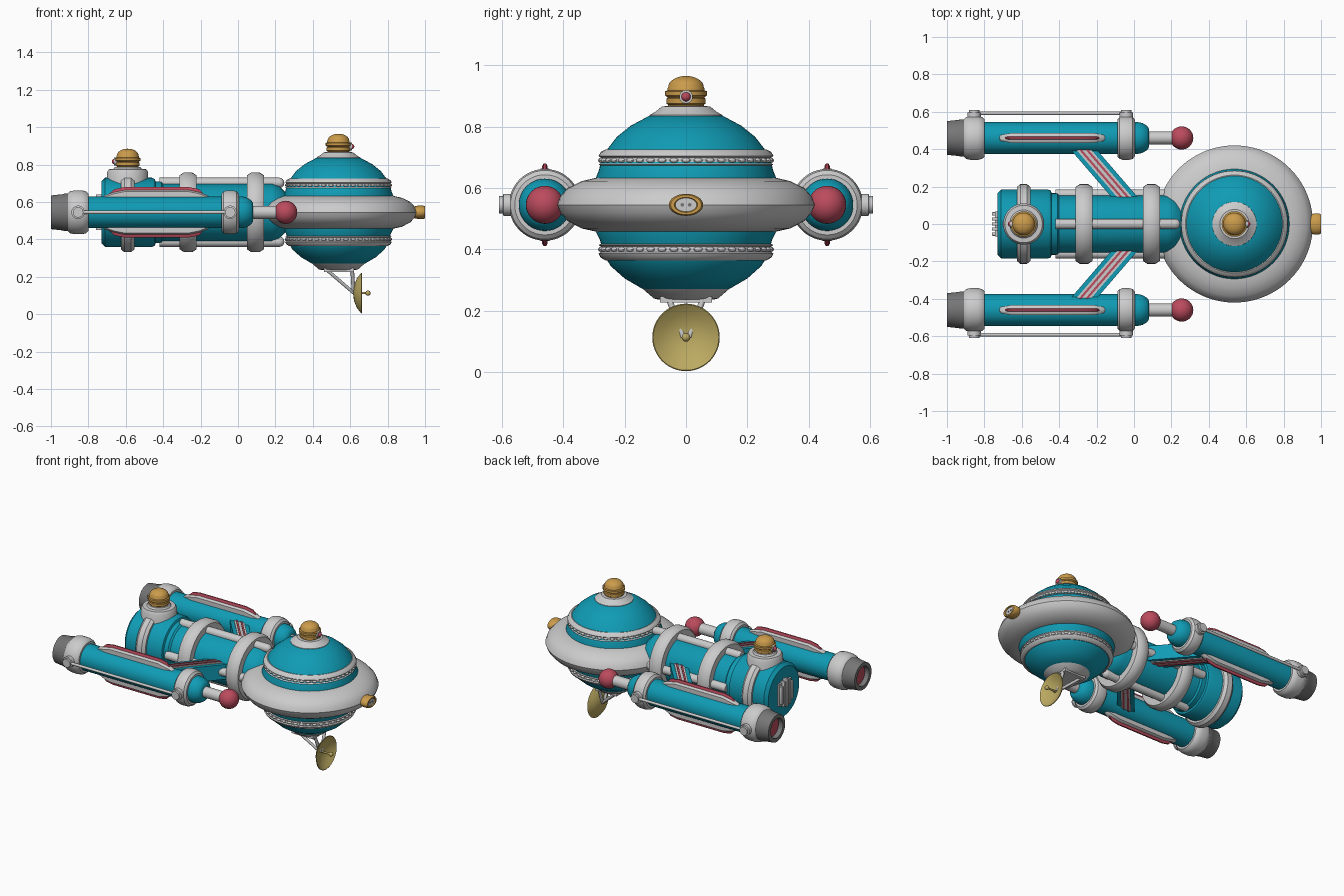
import bpy, bmesh, math
from mathutils import Vector, Matrix

if "Cube" in bpy.data.objects:
    bpy.data.objects.remove(bpy.data.objects["Cube"])

def mat(name, rgb):
    m = bpy.data.materials.new(name)
    m.diffuse_color = (*rgb, 1)
    m.use_nodes = True
    m.node_tree.nodes["Principled BSDF"].inputs["Base Color"].default_value = m.diffuse_color
    return m

TEAL = mat("teal", (0.005, 0.33, 0.46))
GOLD = mat("gold", (0.60, 0.33, 0.07))
PALE = mat("pale_gold", (0.50, 0.40, 0.12))
RED = mat("red", (0.50, 0.07, 0.11))
DARK = mat("dark_grey", (0.18, 0.18, 0.18))
ZC = 0.545  # height of the ship's main axis
X_AXIS = Matrix.Rotation(math.pi / 2, 4, 'Y')  # local z -> world x

def finish(name, bm, material=None, angle=35):
    bmesh.ops.recalc_face_normals(bm, faces=bm.faces)
    me = bpy.data.meshes.new(name)
    bm.to_mesh(me)
    bm.free()
    ob = bpy.data.objects.new(name, me)
    bpy.context.collection.objects.link(ob)
    if material:
        me.materials.append(material)
    bpy.ops.object.select_all(action='DESELECT')
    ob.select_set(True)
    bpy.context.view_layer.objects.active = ob
    bpy.ops.object.shade_smooth_by_angle(angle=math.radians(angle))
    return ob

def lathe(name, profile, at, material=None, rot=Matrix(), closed=False, seg=48, scale=(1, 1, 1)):
    """Spin (radius, height) points about local z, then rotate and place."""
    bm = bmesh.new()
    pts = profile + profile[:1] if closed else profile
    vs = [bm.verts.new((r, 0, h)) for r, h in pts]
    es = [bm.edges.new(p) for p in zip(vs, vs[1:])]
    bmesh.ops.spin(bm, geom=vs + es, cent=(0, 0, 0), axis=(0, 0, 1), angle=2 * math.pi, steps=seg)
    bmesh.ops.remove_doubles(bm, verts=bm.verts, dist=1e-5)
    bm.transform(Matrix.Translation(at) @ rot @ Matrix.Diagonal((*scale, 1)))
    return finish(name, bm, material)

def rod(name, a, b, r, material=None, seg=16):
    a, b = Vector(a), Vector(b)
    q = (b - a).to_track_quat('Z', 'Y').to_matrix().to_4x4()
    L = (b - a).length
    return lathe(name, [(0, 0), (r, 0), (r, L), (0, L)], a, material, q, seg=seg)

def ball(name, at, r, material=None, scale=(1, 1, 1)):
    bm = bmesh.new()
    bmesh.ops.create_uvsphere(bm, u_segments=32, v_segments=16, radius=r)
    bm.transform(Matrix.Translation(at) @ Matrix.Diagonal((*scale, 1)))
    return finish(name, bm, material)

def prism(name, outline, vec, material=None, bevel=0):
    bm = bmesh.new()
    f = bm.faces.new([bm.verts.new(p) for p in outline])
    ext = bmesh.ops.extrude_face_region(bm, geom=[f])
    bmesh.ops.translate(bm, vec=vec, verts=[v for v in ext['geom'] if isinstance(v, bmesh.types.BMVert)])
    if bevel:
        bmesh.ops.bevel(bm, geom=bm.edges[:], offset=bevel, segments=2, affect='EDGES', profile=0.5)
    return finish(name, bm, material)

def arc(r, h, c, n=8, start=0, end=90):
    """Quarter-ellipse profile from the side to the pole."""
    return [(r * math.cos(math.radians(start + (end - start) * i / n)),
             c + h * math.sin(math.radians(start + (end - start) * i / n))) for i in range(n + 1)]

# --- Saucer ---
SX = 0.537
lathe("saucer_hull", [(0, 0.27), (0.14, 0.27), (0.20, 0.305), (0.245, 0.345), (0.27, 0.385), (0.28, 0.43),
      (0.295, 0.46), (0.295, 0.63), (0.283, 0.66), (0.275, 0.70), (0.255, 0.728), (0.225, 0.767), (0.18, 0.803),
      (0.12, 0.835), (0, 0.84)], (SX, 0, 0), TEAL, seg=64)
lathe("saucer_disc", [(0.24, 0.456), (0.29, 0.457), (0.34, 0.468), (0.385, 0.492), (0.41, 0.52), (0.42, 0.545),
      (0.41, 0.572), (0.385, 0.60), (0.34, 0.622), (0.29, 0.634), (0.24, 0.634)], (SX, 0, 0), closed=True, seg=80)
for name, z, s in (("upper", 0.69, 1), ("lower", 0.40, -1)):
    lathe(name + "_saucer_ring", [(0.24, -0.02), (0.272, -0.02), (0.285, -0.014), (0.278, -0.009), (0.278, 0.009),
          (0.285, 0.014), (0.278, 0.027), (0.262, 0.036), (0.245, 0.034)], (SX, 0, z), closed=True,
          scale=(1, 1, s), seg=64)
    bm = bmesh.new()
    for i in range(44):
        m = Matrix.Translation((SX, 0, z)) @ Matrix.Rotation(i * math.tau / 44, 4, 'Z') @ \
            Matrix.Translation((0.278, 0, 0)) @ Matrix.Diagonal((0.009, 0.015, 0.008, 1))
        bmesh.ops.create_uvsphere(bm, u_segments=10, v_segments=6, radius=1, matrix=m)
    finish(name + "_ring_beads", bm)
lathe("top_collar", [(0, 0.82), (0.122, 0.82), (0.118, 0.838), (0.10, 0.848), (0.078, 0.866), (0, 0.868)], (SX, 0, 0))
lathe("bottom_collar", [(0, 0.236), (0.09, 0.236), (0.105, 0.24), (0.142, 0.272), (0.135, 0.285), (0, 0.285)],
      (SX, 0, 0))

# --- Gold turrets with a lens each ---
def turret(name, x, z, side):
    lathe(name, [(0, 0), (0.058, 0), (0.058, 0.006), (0.064, 0.01), (0.064, 0.026), (0.059, 0.03), (0.068, 0.036),
          (0.068, 0.05), (0.06, 0.053), (0.06, 0.06)] + arc(0.058, 0.037, 0.063), (x, 0, z), GOLD)
    a = Vector((x + side * 0.05, 0, z + 0.032))
    rod(name + "_lens_rim", a, a + Vector((side * 0.022, 0, 0)), 0.022)
    ball(name + "_lens", a + Vector((side * 0.02, 0, 0)), 0.015, RED)

turret("saucer_turret", SX, 0.865, 1)
turret("rear_turret", -0.59, 0.785, -1)
lathe("rear_turret_base", [(0, 0.66), (0.11, 0.66), (0.11, 0.76), (0.10, 0.775), (0.075, 0.777), (0.068, 0.788),
      (0, 0.788)], (-0.59, 0, 0))

# --- Bow port ---
oval = (0.64, 1, 1)  # local x becomes height
lathe("bow_port", [(0, 0), (0.05, 0), (0.056, 0.02), (0.056, 0.045), (0.05, 0.055), (0.038, 0.055), (0.034, 0.045),
      (0, 0.045)], (0.945, 0, ZC), GOLD, X_AXIS, scale=oval)
lathe("bow_port_plate", [(0, 0), (0.035, 0), (0.035, 0.006), (0, 0.006)], (0.988, 0, ZC), None, X_AXIS, scale=oval)
for y in (-0.012, 0.012):
    rod("bow_port_hole", (0.99, y, ZC), (0.996, y, ZC), 0.006, DARK)

# --- Dish under the saucer ---
lathe("dish", [(0, -0.045), (0.04, -0.04), (0.08, -0.024), (0.11, 0), (0.107, 0.002), (0.078, -0.018),
      (0.04, -0.033), (0, -0.038)], (0.66, 0, 0.113), PALE, X_AXIS)
rod("dish_feed", (0.62, 0, 0.113), (0.695, 0, 0.113), 0.006, PALE)
ball("dish_feed_tip", (0.695, 0, 0.113), 0.014, PALE)
for y in (-0.06, 0.06):
    rod("dish_brace", (0.46, y, 0.25), (0.62, y * 0.15, 0.113), 0.009)
    rod("dish_post", (0.61, y, 0.25), (0.618, y * 0.15, 0.113), 0.01)
prism("dish_mount", [(0.46, -0.085, 0.226), (0.62, -0.085, 0.226), (0.62, 0.085, 0.226), (0.46, 0.085, 0.226)],
      (0, 0, 0.02))

# --- Main body ---
mid = (0, 0, ZC)
lathe("body_tube", [(0, -0.5), (0.155, -0.5), (0.155, 0.18), (0.14, 0.22), (0.11, 0.25), (0.08, 0.28), (0, 0.28)],
      mid, TEAL, X_AXIS)
lathe("engine_drum", [(0, -0.73), (0.165, -0.73), (0.185, -0.71), (0.185, -0.46), (0.178, -0.445), (0.165, -0.44),
      (0.165, -0.41), (0.15, -0.395), (0, -0.395)], mid, TEAL, X_AXIS)
for x, w in ((0.093, 0.045), (-0.267, 0.045), (-0.59, 0.036)):
    lathe("body_ring", [(0.14, -w), (0.198, -w), (0.213, -w * 0.5), (0.213, w * 0.5), (0.198, w), (0.14, w)],
          (x, 0, ZC), None, X_AXIS, closed=True)
for i in range(4):
    a = i * math.pi / 2
    at = (-0.42, 0.157 * math.sin(a), ZC + 0.157 * math.cos(a))
    lathe("body_rail", [(0, 0), (0.028, 0), (0.028, 0.64)] + arc(0.028, 0.028, 0.64, 4), at, None, X_AXIS, seg=20)
# stern grille
for i, h in enumerate((0.06, 0.085, 0.095, 0.085, 0.06)):
    y = (i - 2) * 0.027
    prism("stern_vent", [(-0.76, y - 0.009, ZC - h), (-0.76, y + 0.009, ZC - h), (-0.76, y + 0.009, ZC + h),
          (-0.76, y - 0.009, ZC + h)], (0.04, 0, 0), None, 0.003)
prism("stern_plate", [(-0.742, -0.066, ZC - 0.075), (-0.742, 0.066, ZC - 0.075), (-0.742, 0.066, ZC + 0.075),
      (-0.742, -0.066, ZC + 0.075)], (0.03, 0, 0))

# --- Engine pods and struts, both sides ---
for side, s in (("left", -1), ("right", 1)):
    c = (0, s * 0.46, ZC)
    lathe(side + "_pod_tube", [(0, -0.86), (0.085, -0.86), (0.085, 0.02), (0.08, 0.045), (0.065, 0.07), (0.05, 0.08),
          (0, 0.08)], c, TEAL, X_AXIS)
    for x, w in ((-0.855, 0.057), (-0.042, 0.047)):
        lathe(side + "_pod_collar", [(0.07, -w), (0.098, -w), (0.112, -w * 0.75), (0.117, -w * 0.35),
              (0.117, w * 0.35), (0.112, w * 0.75), (0.098, w), (0.07, w)], (x, c[1], ZC), None, X_AXIS, closed=True)
        lathe(side + "_pipe_boss", [(0, 0.09), (0.036, 0.09), (0.036, 0.135), (0.028, 0.137), (0.028, 0.15), (0, 0.15)],
              (x, c[1], ZC), None, Matrix.Rotation(-s * math.pi / 2, 4, 'X'), seg=24)
    rod(side + "_pod_pipe", (-0.86, s * 0.592, ZC), (-0.04, s * 0.592, ZC), 0.009)
    lathe(side + "_nozzle", [(0, -0.90), (0.1, -0.90), (0.1, -0.93), (0.097, -0.935), (0.09, -1.0), (0.065, -1.0),
          (0.06, -0.96), (0, -0.96)], c, DARK, X_AXIS)
    lathe(side + "_nozzle_glow", [(0, -0.97), (0.062, -0.97), (0.062, -0.955), (0, -0.955)], c, RED, X_AXIS)
    rod(side + "_probe", (0.06, c[1], ZC), (0.24, c[1], ZC), 0.035, seg=24)
    ball(side + "_probe_ball", (0.255, c[1], ZC), 0.062, RED)
    # fins above and below: grey blade with a red edge
    for t in (-1, 1):
        for nm, m, hw, d, e in (("fin", None, 0.026, 0.118, 0), ("fin_stripe", RED, 0.009, 0.134, 0.015)):
            pts = [(-0.73 + e, 0.07), (-0.715 + e, 0.09), (-0.66, d - 0.01), (-0.61, d), (-0.26, d), (-0.21, d - 0.01),
                   (-0.16 - e, 0.09), (-0.145 - e, 0.07)]
            bm = bmesh.new()
            rows = []
            for x, h in pts:  # taper the width toward both ends
                w = hw * (0.35 if h < 0.08 else 0.6 if h < 0.1 else 1)
                top = [(-w, h - 0.008), (-w * 0.5, h), (w * 0.5, h), (w, h - 0.008), (w, 0.06), (-w, 0.06)]
                rows.append([bm.verts.new((x, c[1] + y, ZC + t * z)) for y, z in top])
            for a, b in zip(rows, rows[1:]):
                for i in range(6):
                    bm.faces.new((a[i], a[(i + 1) % 6], b[(i + 1) % 6], b[i]))
            bm.faces.new(rows[0])
            bm.faces.new(rows[-1])
            finish(side + "_" + nm, bm, m)
    # swept strut: teal beam, grey panel, two red stripes on both faces
    for nm, m, u0, u1, h in (("strut", TEAL, 0, 0.14, 0.05), ("strut_panel", None, 0.03, 0.11, 0.055),
                             ("strut_stripe", RED, 0.045, 0.06, 0.059), ("strut_stripe", RED, 0.08, 0.095, 0.059)):
        a, b = (-0.35, s * 0.41), (-0.10, s * 0.12)
        prism(side + "_" + nm, [(a[0] + u0, a[1], ZC - h), (a[0] + u1, a[1], ZC - h), (b[0] + u1, b[1], ZC - h),
              (b[0] + u0, b[1], ZC - h)], (0, 0, 2 * h), m)
